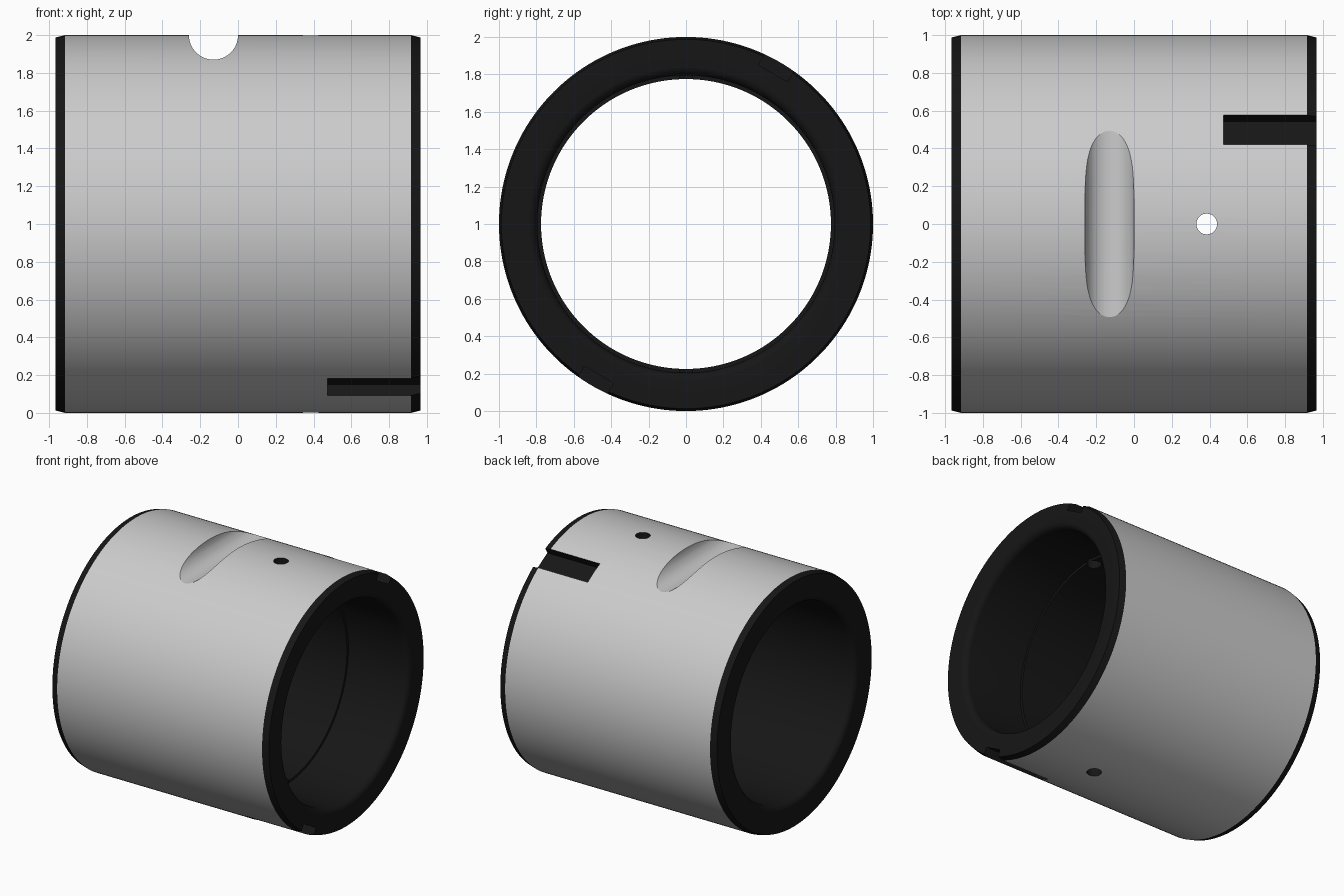
import bpy, bmesh, math
from mathutils import Matrix, Vector

if "Cube" in bpy.data.objects:
    bpy.data.objects.remove(bpy.data.objects["Cube"])

SEG = 160
HALF = 0.967      # half length along x
BORE = 0.775      # main inner radius
MOUTH = 0.795     # slightly wider bore on the +x side
FIL = 0.05        # rounded bore edges

dark = bpy.data.materials.new("dark_finish")
dark.diffuse_color = (0.008, 0.008, 0.008, 1)
dark.use_nodes = True
dark.node_tree.nodes["Principled BSDF"].inputs["Base Color"].default_value = dark.diffuse_color


def fillet(sign, radius):
    """Rounded lip from the bore to the end face, as (x, r) points."""
    cx, cr = sign * (HALF - FIL), radius + FIL
    return [(cx + sign * FIL * math.sin(a), cr - FIL * math.cos(a))
            for a in (i * math.pi / 12 for i in range(7))]


def add_object(name, bm):
    bmesh.ops.recalc_face_normals(bm, faces=bm.faces[:])
    mesh = bpy.data.meshes.new(name)
    bm.to_mesh(mesh)
    bm.free()
    ob = bpy.data.objects.new(name, mesh)
    bpy.context.collection.objects.link(ob)
    return ob


# Sleeve: closed profile revolved about the x axis
profile = [(-HALF, 0.987), (-0.915, 1.0), (0.915, 1.0), (HALF, 0.987)]
profile += fillet(1, MOUTH)[::-1]
profile += [(0.43, MOUTH), (0.43, BORE)]
profile += fillet(-1, BORE)
bm = bmesh.new()
rings = []
for i in range(SEG):
    a = 2 * math.pi * i / SEG
    rings.append([bm.verts.new((x, r * math.cos(a), r * math.sin(a))) for x, r in profile])
n = len(profile)
for i in range(SEG):
    p, q = rings[i], rings[(i + 1) % SEG]
    for j in range(n):
        k = (j + 1) % n
        bm.faces.new((p[j], p[k], q[k], q[j]))
sleeve = add_object("bearing_sleeve", bm)


def cylinder_cutter(name, radius, depth, matrix, seg):
    b = bmesh.new()
    bmesh.ops.create_cone(b, cap_ends=True, segments=seg, radius1=radius,
                          radius2=radius, depth=depth, matrix=matrix)
    return add_object(name, b)


def box_cutter(name, size, centre, angle):
    b = bmesh.new()
    bmesh.ops.create_cube(b, size=1, matrix=Matrix.Rotation(angle, 4, 'X')
                          @ Matrix.Translation(centre) @ Matrix.Diagonal((*size, 1)))
    return add_object(name, b)


# Cutters: vertical pin hole, round cross groove, two shallow end slots
cutters = [
    cylinder_cutter("pin_hole_cutter", 0.055, 3, Matrix.Translation((0.385, 0, 0)), 32),
    cylinder_cutter("groove_cutter", 0.13, 3,
                    Matrix.Translation((-0.13, 0, 1)) @ Matrix.Rotation(math.pi / 2, 4, 'X'), 64),
]
for i in range(2):
    cutters.append(box_cutter("end_slot_cutter", (0.6, 0.18, 0.3), (0.775, 0, 1.08),
                              math.radians(-30) + i * math.pi))

bpy.context.view_layer.objects.active = sleeve
sleeve.select_set(True)
for c in cutters:
    c.hide_render = True
    mod = sleeve.modifiers.new("cut", 'BOOLEAN')
    mod.operation = 'DIFFERENCE'
    mod.solver = 'EXACT'
    mod.object = c
    bpy.ops.object.modifier_apply(modifier=mod.name)
    bpy.data.objects.remove(c)

# Only the outer skin stays grey; ends, bore and cuts are dark
me = sleeve.data
me.materials.clear()
me.materials.append(None)
me.materials.append(dark)
for f in me.polygons:
    pts = [me.vertices[v].co for v in f.vertices]
    outer = all(math.hypot(p.y, p.z) > 0.994 and abs(p.x) < 0.92 for p in pts)
    f.material_index = 0 if outer else 1

sleeve.location.z = 1
bpy.ops.object.shade_smooth_by_angle(angle=math.radians(12))
